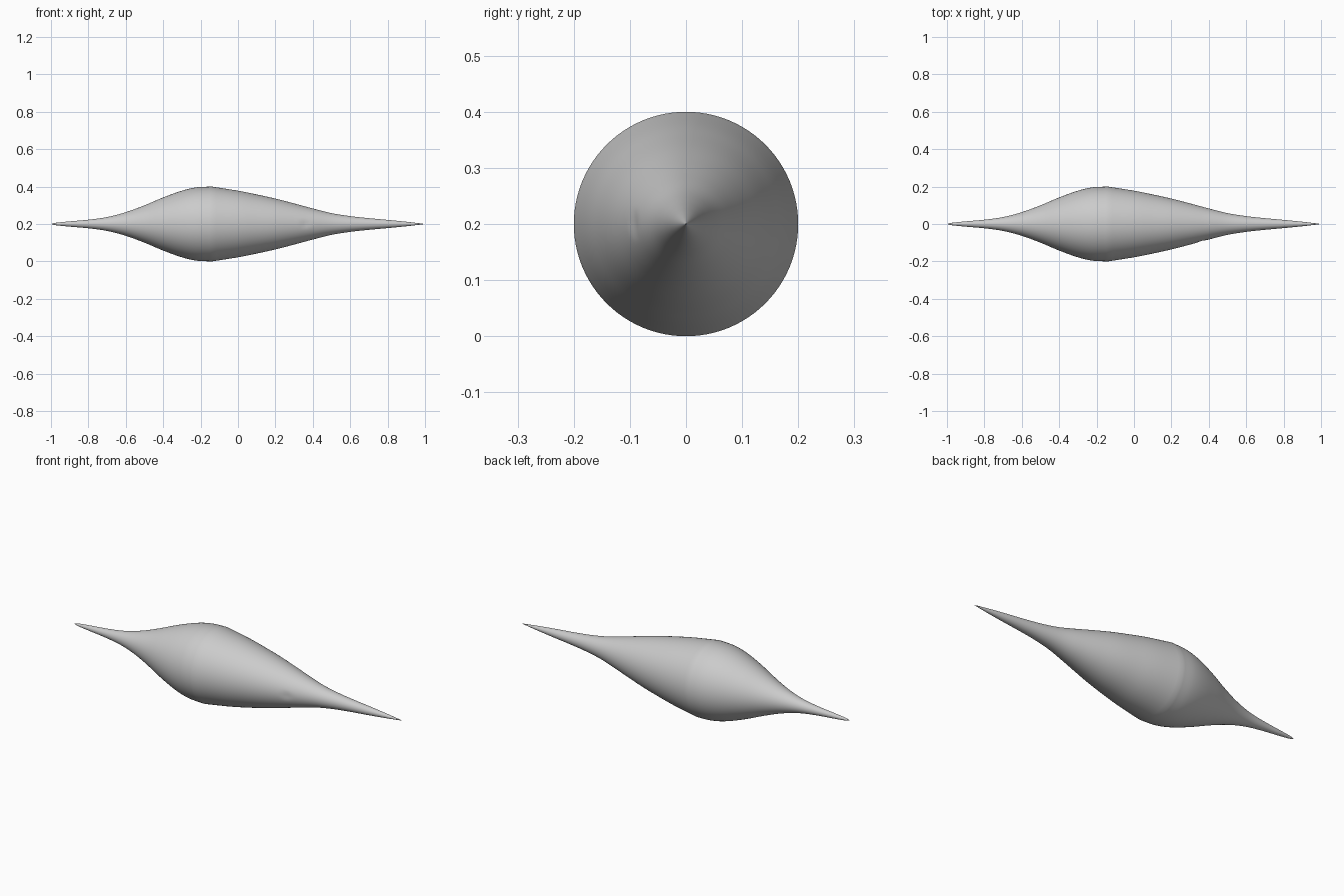
import bpy, bmesh, math
from mathutils import Vector

cube = bpy.data.objects.get("Cube")
if cube:
    bpy.data.objects.remove(cube, do_unlink=True)

SIDES = 96
AXIS_Z = 0.2

# Spindle outline as (x, radius): concave tail, then a straighter nose
TAIL = [(-1, 0), (-.97, .007), (-.9, .014), (-.8, .023), (-.7, .037), (-.6, .063),
        (-.5, .1), (-.4, .142), (-.3, .178), (-.22, .196), (-.14, .2)]
NOSE = [(-.14, .2), (0, .178), (.1, .158), (.2, .136), (.3, .11), (.4, .083),
        (.5, .058), (.6, .042), (.7, .031), (.8, .022), (.9, .012), (.97, .004), (1, 0)]


def smooth_path(points, steps=6):
    """Catmull-Rom curve through the points."""
    p = [Vector(q) for q in points]
    p = [2 * p[0] - p[1]] + p + [2 * p[-1] - p[-2]]
    path = []
    for a, b, c, d in zip(p, p[1:], p[2:], p[3:]):
        for i in range(steps):
            t = i / steps
            path.append(b + (c - a) * t / 2 + (2 * a - 5 * b + 4 * c - d) * t * t / 2
                        + (3 * b - a - 3 * c + d) * t ** 3 / 2)
    return path + [p[-2]]


def material(name, value):
    m = bpy.data.materials.new(name)
    m.use_nodes = True
    m.diffuse_color = (value, value, value, 1)
    m.node_tree.nodes["Principled BSDF"].inputs["Base Color"].default_value = (value, value, value, 1)
    return m


# Turn the outline around the long axis
tail = smooth_path(TAIL)
outline = tail + smooth_path(NOSE)[1:]
bm = bmesh.new()
rings = []
for x, r in outline[1:-1]:
    rings.append([bm.verts.new((x, r * math.cos(a), AXIS_Z + r * math.sin(a)))
                  for a in (math.tau * i / SIDES for i in range(SIDES))])
for low, high in zip(rings, rings[1:]):
    for i in range(SIDES):
        j = (i + 1) % SIDES
        bm.faces.new((low[i], low[j], high[j], high[i]))
for ring, end_x in ((rings[0], -1), (rings[-1], 1)):
    tip = bm.verts.new((end_x, 0, AXIS_Z))
    for i in range(SIDES):
        bm.faces.new((tip, ring[i], ring[(i + 1) % SIDES]))
bmesh.ops.recalc_face_normals(bm, faces=bm.faces)

# Small dimple on the front of the nose
dimple = Vector((.36, -.094, .2))
for v in bm.verts:
    d = (v.co - dimple).length
    if d < .03:
        v.co.y += .004 * (1 - d / .03)

mesh = bpy.data.meshes.new("spindle_body")
bm.to_mesh(mesh)
bm.free()
body = bpy.data.objects.new("spindle_body", mesh)
bpy.context.collection.objects.link(body)
mesh.materials.append(material("light grey", .6))

# Smooth shading with a crease at the widest ring
bpy.context.view_layer.objects.active = body
body.select_set(True)
bpy.ops.object.shade_smooth_by_angle(angle=math.radians(40))
widest = tail[-1].x
sharp = mesh.attributes.get("sharp_edge") or mesh.attributes.new("sharp_edge", "BOOLEAN", "EDGE")
for e in mesh.edges:
    if all(abs(mesh.vertices[k].co.x - widest) < 1e-4 for k in e.vertices):
        sharp.data[e.index].value = True
